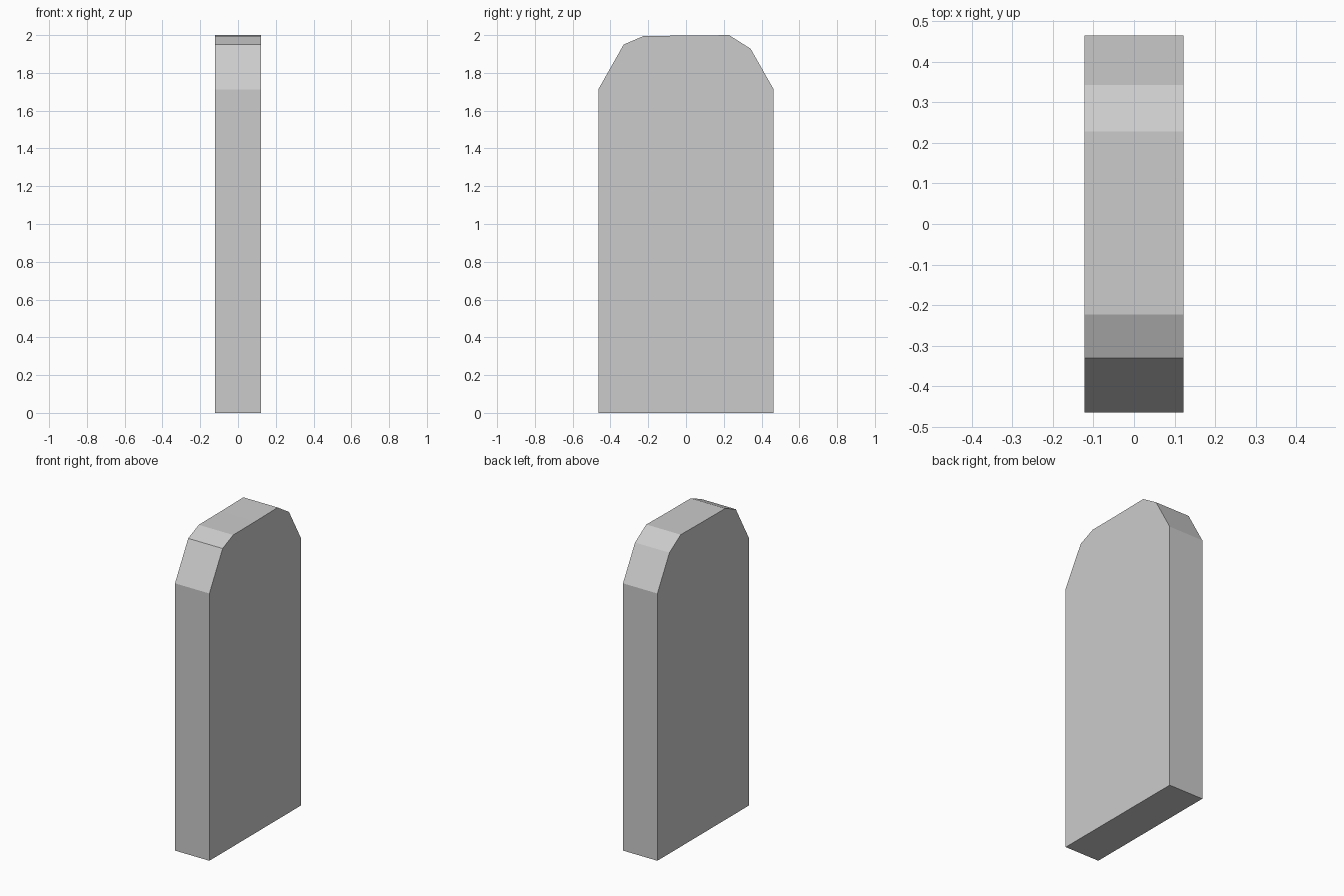
import bpy, bmesh

if "Cube" in bpy.data.objects:
    bpy.data.objects.remove(bpy.data.objects["Cube"])

HALF_WIDTH = 0.122

# Side outline of the slab (y, z): straight sides, faceted rounded top
outline = [(-0.464, 0), (0.464, 0), (0.464, 1.713), (0.342, 1.928),
           (0.228, 2.0), (0.0, 1.997), (-0.223, 1.996), (-0.33, 1.95),
           (-0.464, 1.713)]

# Extrude the outline across x into a solid slab
bm = bmesh.new()
face = bm.faces.new([bm.verts.new((-HALF_WIDTH, y, z)) for y, z in outline])
side = bmesh.ops.extrude_face_region(bm, geom=[face], use_keep_orig=True)
moved = [g for g in side["geom"] if isinstance(g, bmesh.types.BMVert)]
bmesh.ops.translate(bm, verts=moved, vec=(2 * HALF_WIDTH, 0, 0))
bmesh.ops.recalc_face_normals(bm, faces=bm.faces)

mesh = bpy.data.meshes.new("rounded_slab")
bm.to_mesh(mesh)
bm.free()
slab = bpy.data.objects.new("rounded_slab", mesh)
bpy.context.collection.objects.link(slab)
